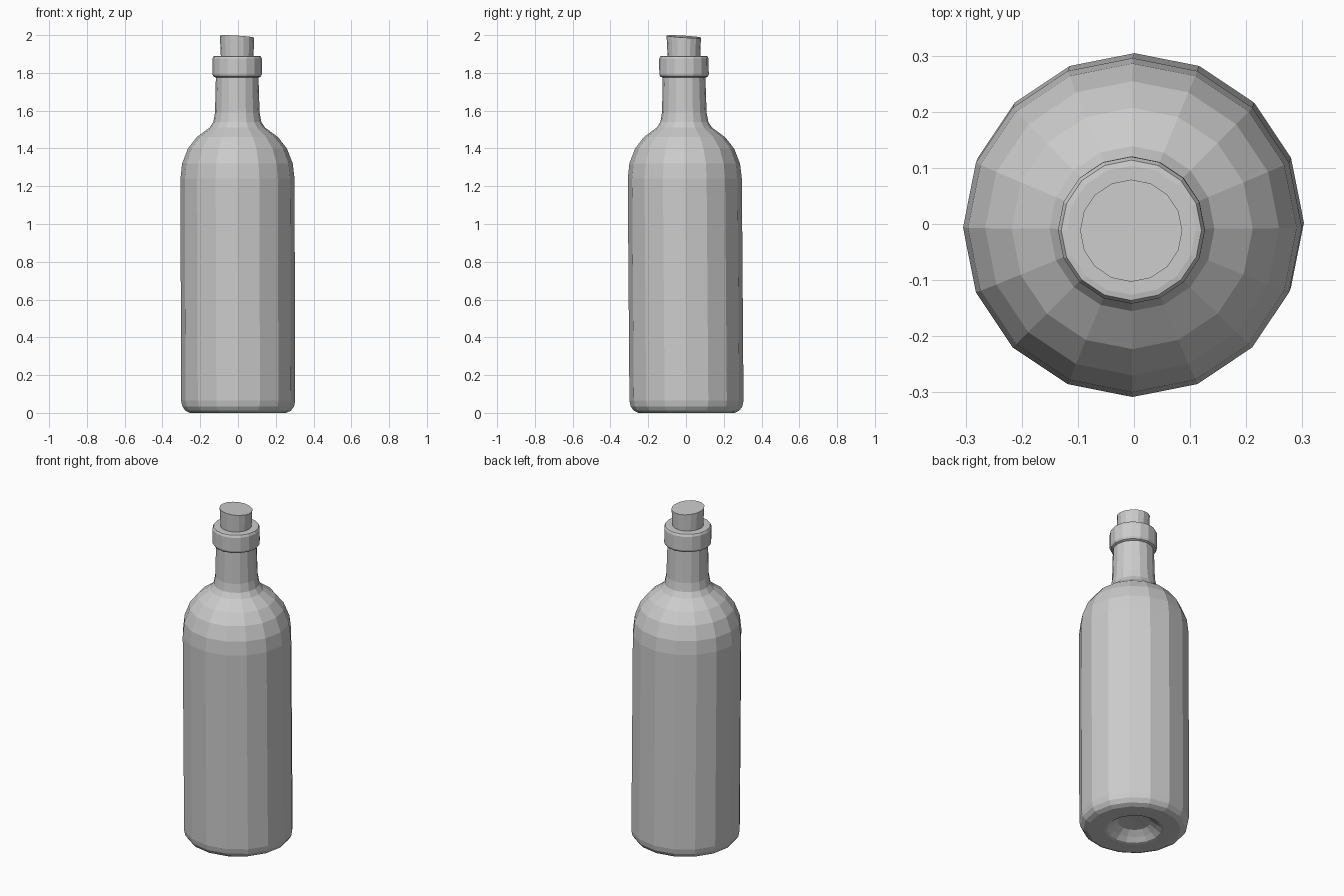
import bpy, bmesh, math

if "Cube" in bpy.data.objects:
    bpy.data.objects.remove(bpy.data.objects["Cube"])

SIDES = 16


def lean(z):
    # the whole bottle leans very slightly
    return 0.001 - 0.003 * z, 0.003 - 0.0075 * z


def lathe(name, profile, slope=0.0):
    """Revolve (radius, z) points; radius 0 closes the end. Slope tilts the last rings."""
    bm = bmesh.new()
    rings = []
    for r, z, *tilt in profile:
        ox, oy = lean(z)
        if r == 0:
            rings.append([bm.verts.new((ox, oy, z))])
            continue
        ring = []
        for i in range(SIDES):
            a = 2 * math.pi * i / SIDES
            x, y = r * math.cos(a), r * math.sin(a)
            dz = -slope * (x + y) if tilt else 0
            ring.append(bm.verts.new((x + ox, y + oy, z + dz)))
        rings.append(ring)
    for a, b in zip(rings, rings[1:]):
        for i in range(SIDES):
            j = (i + 1) % SIDES
            if len(a) == 1:
                bm.faces.new((a[0], b[j], b[i]))
            elif len(b) == 1:
                bm.faces.new((a[i], a[j], b[0]))
            else:
                bm.faces.new((a[i], a[j], b[j], b[i]))
    bmesh.ops.recalc_face_normals(bm, faces=bm.faces)
    mesh = bpy.data.meshes.new(name)
    bm.to_mesh(mesh)
    bm.free()
    obj = bpy.data.objects.new(name, mesh)
    bpy.context.collection.objects.link(obj)
    return obj


# Bottle: punt, base, body, shoulder, neck, lip and mouth
lathe("bottle", [
    (0, 0.055), (0.09, 0.05), (0.125, 0.025), (0.15, 0.003),
    (0.165, 0.0), (0.255, 0.0), (0.28, 0.012), (0.296, 0.035), (0.302, 0.065),
    (0.302, 1.24), (0.293, 1.32), (0.262, 1.40), (0.215, 1.46),
    (0.147, 1.51), (0.127, 1.54), (0.118, 1.59), (0.113, 1.775),
    (0.125, 1.78), (0.131, 1.792), (0.131, 1.875), (0.125, 1.888),
    (0.115, 1.89), (0.086, 1.89), (0.084, 1.80),
])

# Cork: slightly tapered, with a slanted top
lathe("cork", [
    (0, 1.81), (0.083, 1.81), (0.091, 1.992, 1), (0, 1.992),
], slope=0.06)
